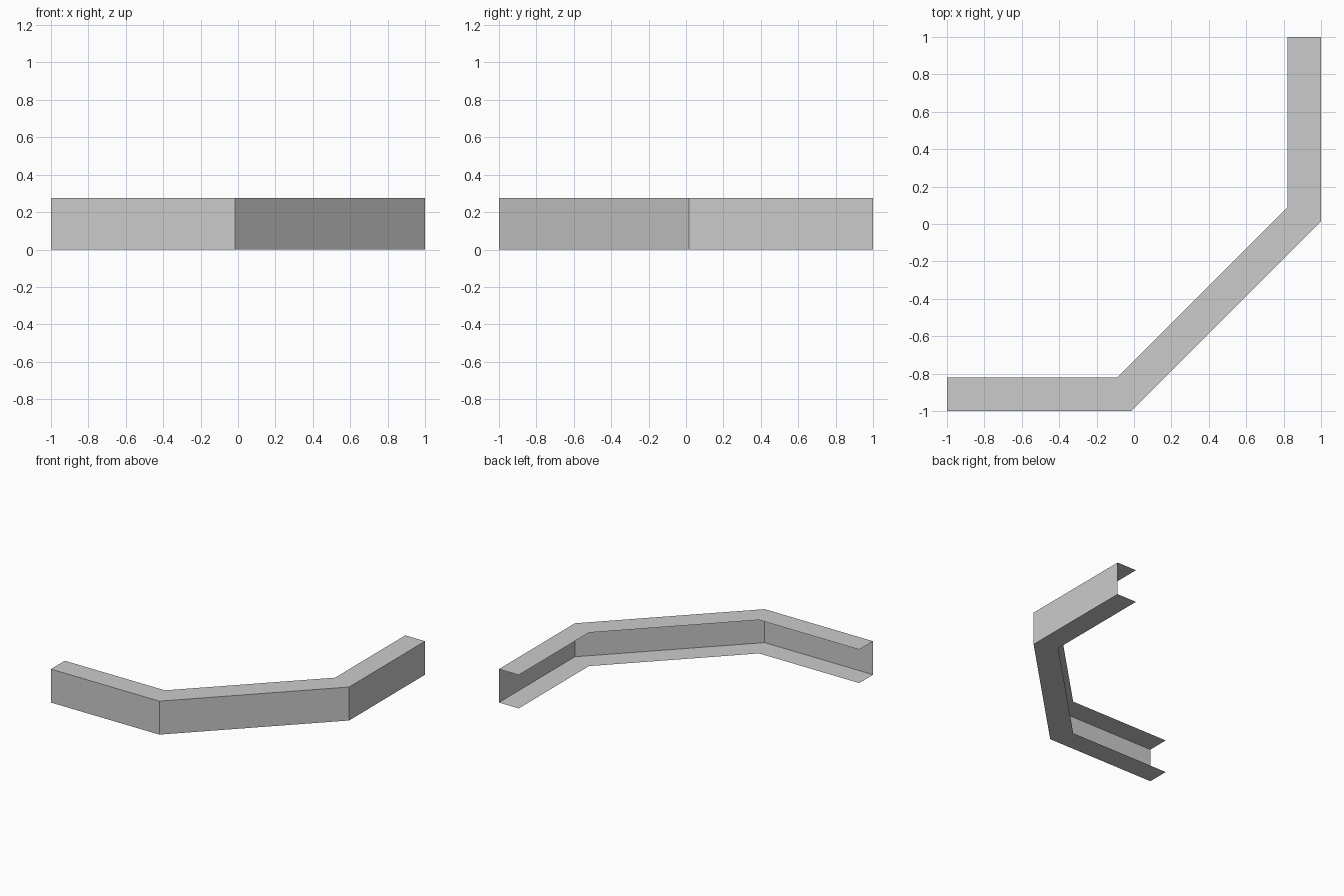
import bpy
import bmesh

cube = bpy.data.objects.get("Cube")
if cube:
    bpy.data.objects.remove(cube, do_unlink=True)

HEIGHT = 0.275

# Plan outlines of the bent channel: closed outer side and open inner lip
outer = [(-1, -1), (-0.015, -1), (1, 0.015), (1, 1)]
inner = [(-1, -0.82), (-0.09, -0.82), (0.82, 0.09), (0.82, 1)]

# Plain grey finish
grey = bpy.data.materials.new("light grey")
grey.use_nodes = True
colour = (0.6, 0.6, 0.6, 1)
grey.diffuse_color = colour
grey.node_tree.nodes["Principled BSDF"].inputs["Base Color"].default_value = colour

# C-shaped section swept along the plan: bottom lip, outer wall, top lip
bm = bmesh.new()
sections = []
for (ox, oy), (ix, iy) in zip(outer, inner):
    section = [(ix, iy, 0), (ox, oy, 0), (ox, oy, HEIGHT), (ix, iy, HEIGHT)]
    sections.append([bm.verts.new(p) for p in section])
for a, b in zip(sections, sections[1:]):
    for i in range(3):
        bm.faces.new((a[i], b[i], b[i + 1], a[i + 1]))

mesh = bpy.data.meshes.new("bent_channel")
bm.to_mesh(mesh)
bm.free()
mesh.materials.append(grey)
channel = bpy.data.objects.new("bent_channel", mesh)
bpy.context.collection.objects.link(channel)
